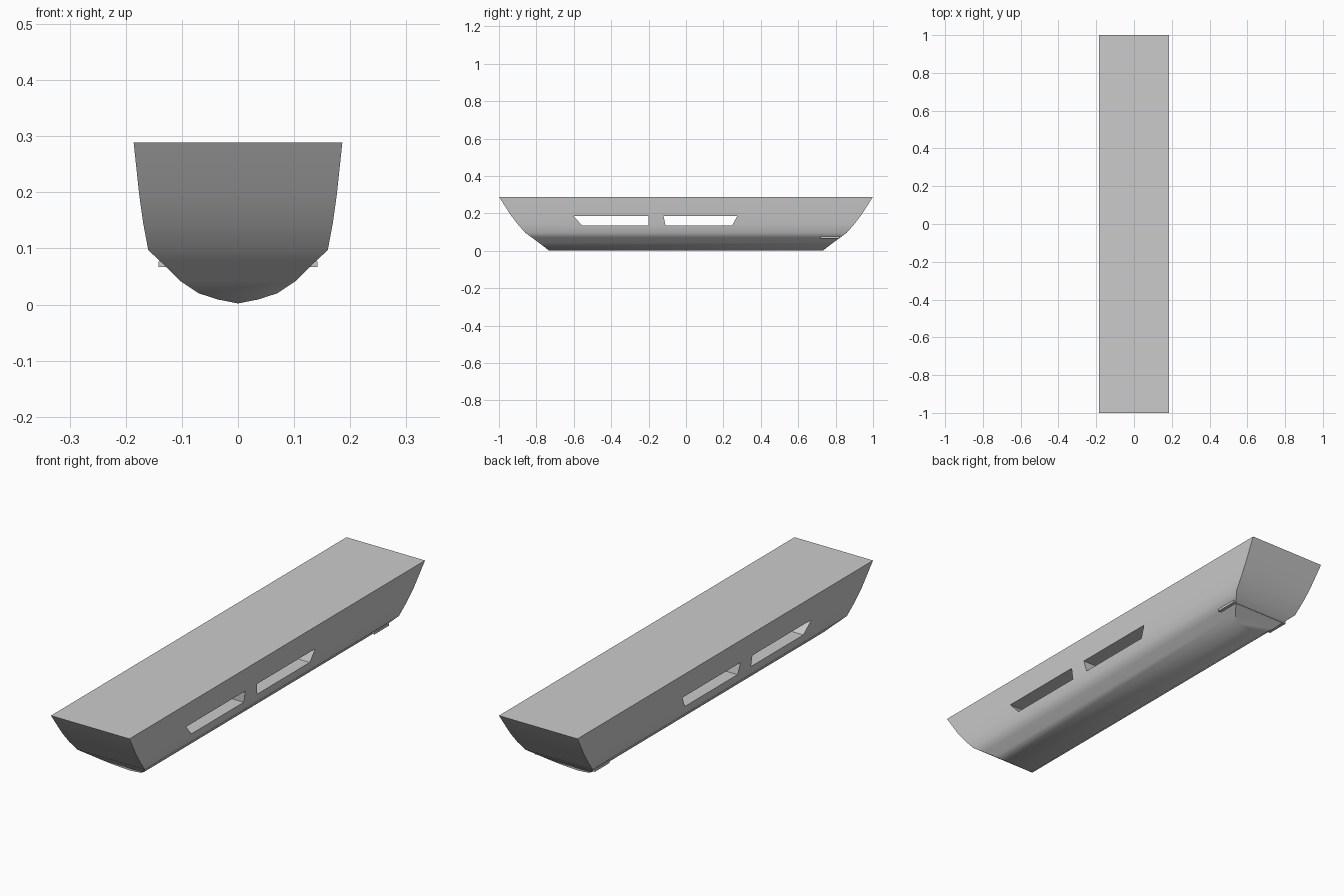
import bpy, bmesh, math

if "Cube" in bpy.data.objects:
    bpy.data.objects.remove(bpy.data.objects["Cube"])

def make_object(name, bm):
    bmesh.ops.recalc_face_normals(bm, faces=bm.faces[:])
    mesh = bpy.data.meshes.new(name)
    bm.to_mesh(mesh)
    bm.free()
    ob = bpy.data.objects.new(name, mesh)
    bpy.context.collection.objects.link(ob)
    return ob

def side_prism(name, outline, half_x):
    """Extrude a (y, z) outline across the full width."""
    bm = bmesh.new()
    left = [bm.verts.new((-half_x, y, z)) for y, z in outline]
    right = [bm.verts.new((half_x, y, z)) for y, z in outline]
    bm.faces.new(left)
    bm.faces.new(right)
    n = len(outline)
    for i in range(n):
        j = (i + 1) % n
        bm.faces.new((left[i], left[j], right[j], right[i]))
    return make_object(name, bm)

# Hull: (half width, half length, height) of each level, keel to deck
levels = [(0, 0.733, 0.002), (0.036, 0.742, 0.009), (0.07, 0.756, 0.02),
          (0.103, 0.785, 0.042), (0.131, 0.823, 0.07), (0.16, 0.86, 0.097),
          (0.169, 0.902, 0.145), (0.176, 0.94, 0.195), (0.186, 1.0, 0.289)]
bm = bmesh.new()
rings = []
for x, y, z in levels:
    if x == 0:
        a, b = bm.verts.new((0, -y, z)), bm.verts.new((0, y, z))
        rings.append([a, a, b, b])
    else:
        rings.append([bm.verts.new(p) for p in
                      ((-x, -y, z), (x, -y, z), (x, y, z), (-x, y, z))])
for lo, hi in zip(rings, rings[1:]):
    for i in range(4):
        j = (i + 1) % 4
        bm.faces.new(list(dict.fromkeys((lo[i], lo[j], hi[j], hi[i]))))
bm.faces.new(rings[-1])
hull = make_object("hull", bm)

# Openings running right through both sides
openings = [[(-0.6, 0.185), (-0.555, 0.135), (-0.2, 0.135), (-0.2, 0.185)],
            [(-0.12, 0.185), (-0.11, 0.135), (0.247, 0.135), (0.273, 0.185)]]
for outline in openings:
    cutter = side_prism("opening_cutter", outline, 0.4)
    cutter.hide_render = True
    mod = hull.modifiers.new("opening", 'BOOLEAN')
    mod.operation = 'DIFFERENCE'
    mod.solver = 'EXACT'
    mod.object = cutter
    bpy.context.view_layer.objects.active = hull
    bpy.ops.object.modifier_apply(modifier=mod.name)
    bpy.data.objects.remove(cutter)

bpy.ops.object.select_all(action='DESELECT')
hull.select_set(True)
bpy.context.view_layer.objects.active = hull
bpy.ops.object.shade_smooth_by_angle(angle=math.radians(42))

# Thin cross plate whose edges show as small ledges near the back end
side_prism("rear_plate", [(0.72, 0.067), (0.82, 0.067), (0.82, 0.077), (0.72, 0.077)], 0.142)
